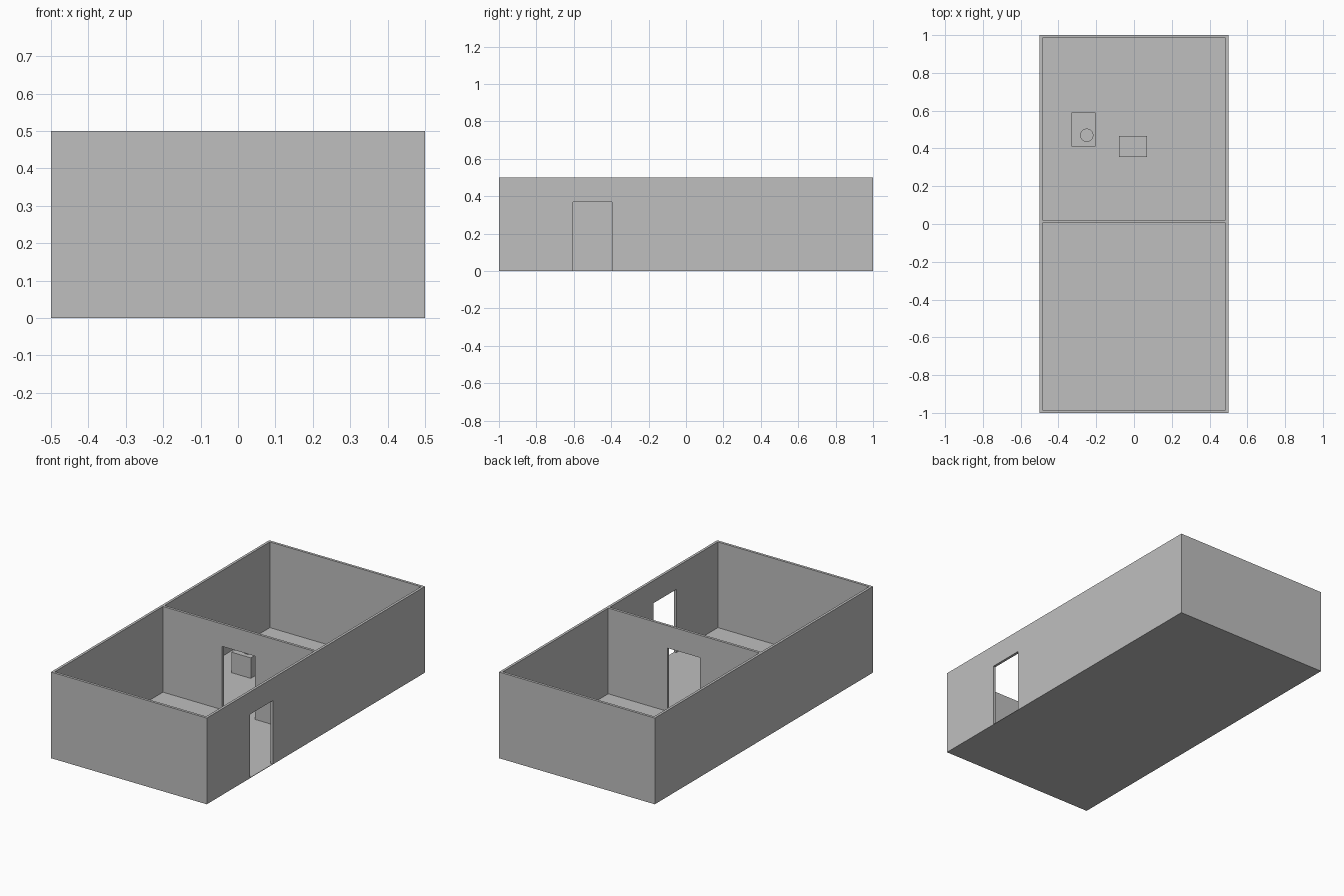
import bpy
import bmesh
from mathutils import Matrix, Vector

if "Cube" in bpy.data.objects:
    bpy.data.objects.remove(bpy.data.objects["Cube"], do_unlink=True)

grey = bpy.data.materials.new("plain grey")
grey.use_nodes = True
colour = (0.52, 0.52, 0.52, 1)
grey.diffuse_color = colour
grey.node_tree.nodes["Principled BSDF"].inputs["Base Color"].default_value = colour

WALL = 0.015      # wall thickness
FLOOR = 0.003     # floor slab thickness
TOP = 0.5         # wall height
DOOR_H = 0.37     # doorway height
DOOR_W = 0.105    # half doorway width
SPLIT = 0.005     # line between the two rooms


def finish(name, bm):
    bmesh.ops.recalc_face_normals(bm, faces=bm.faces)
    mesh = bpy.data.meshes.new(name)
    bm.to_mesh(mesh)
    bm.free()
    mesh.materials.append(grey)
    obj = bpy.data.objects.new(name, mesh)
    bpy.context.collection.objects.link(obj)
    return obj


def box(name, lo, hi):
    lo, hi = Vector(lo), Vector(hi)
    bm = bmesh.new()
    place = Matrix.Translation((lo + hi) / 2) @ Matrix.Diagonal((*(hi - lo), 1))
    bmesh.ops.create_cube(bm, size=1, matrix=place)
    return finish(name, bm)


def wall(name, axis, start, end, offset, door=None):
    """Upright panel along an axis, with an optional doorway cut to the floor."""
    outline = [(start, FLOOR)]
    if door is not None:
        a, b = door - DOOR_W, door + DOOR_W
        outline += [(a, FLOOR), (a, DOOR_H), (b, DOOR_H), (b, FLOOR)]
    outline += [(end, FLOOR), (end, TOP), (start, TOP)]
    bm = bmesh.new()
    if axis == "x":
        points, depth = [(u, offset, z) for u, z in outline], (0, WALL, 0)
    else:
        points, depth = [(offset, u, z) for u, z in outline], (WALL, 0, 0)
    face = bm.faces.new([bm.verts.new(p) for p in points])
    grown = bmesh.ops.extrude_face_region(bm, geom=[face])["geom"]
    moved = [g for g in grown if isinstance(g, bmesh.types.BMVert)]
    bmesh.ops.translate(bm, verts=moved, vec=depth)
    return finish(name, bm)


# Floor slab under both rooms
box("floor", (-0.5, -1, 0), (0.5, 1, FLOOR))

# Cross walls
wall("front_wall", "x", -0.5, 0.5, -1)
wall("back_wall", "x", -0.5, 0.5, 1 - WALL)
wall("partition_wall", "x", -0.5, 0.5, SPLIT, door=0)

# Side walls of each room; the front room has a doorway on its left
for side, x in (("left", 0.5 - WALL), ("right", -0.5)):
    entrance = -0.5 if side == "left" else None
    wall("front_room_" + side + "_wall", "y", -1 + WALL, SPLIT, x, door=entrance)
    wall("back_room_" + side + "_wall", "y", SPLIT + WALL, 1 - WALL, x)

# Low table with a round pot on it
box("table", (-0.33, 0.41, FLOOR), (-0.205, 0.59, 0.122))
bm = bmesh.new()
bmesh.ops.create_cone(bm, cap_ends=True, segments=32, radius1=0.035, radius2=0.035,
                      depth=0.06, matrix=Matrix.Translation((-0.25, 0.47, 0.152)))
pot = finish("pot", bm)
bpy.context.view_layer.objects.active = pot
pot.select_set(True)
bpy.ops.object.shade_smooth_by_angle()

# Small seat block
box("seat", (-0.08, 0.355, FLOOR), (0.07, 0.465, 0.09))
